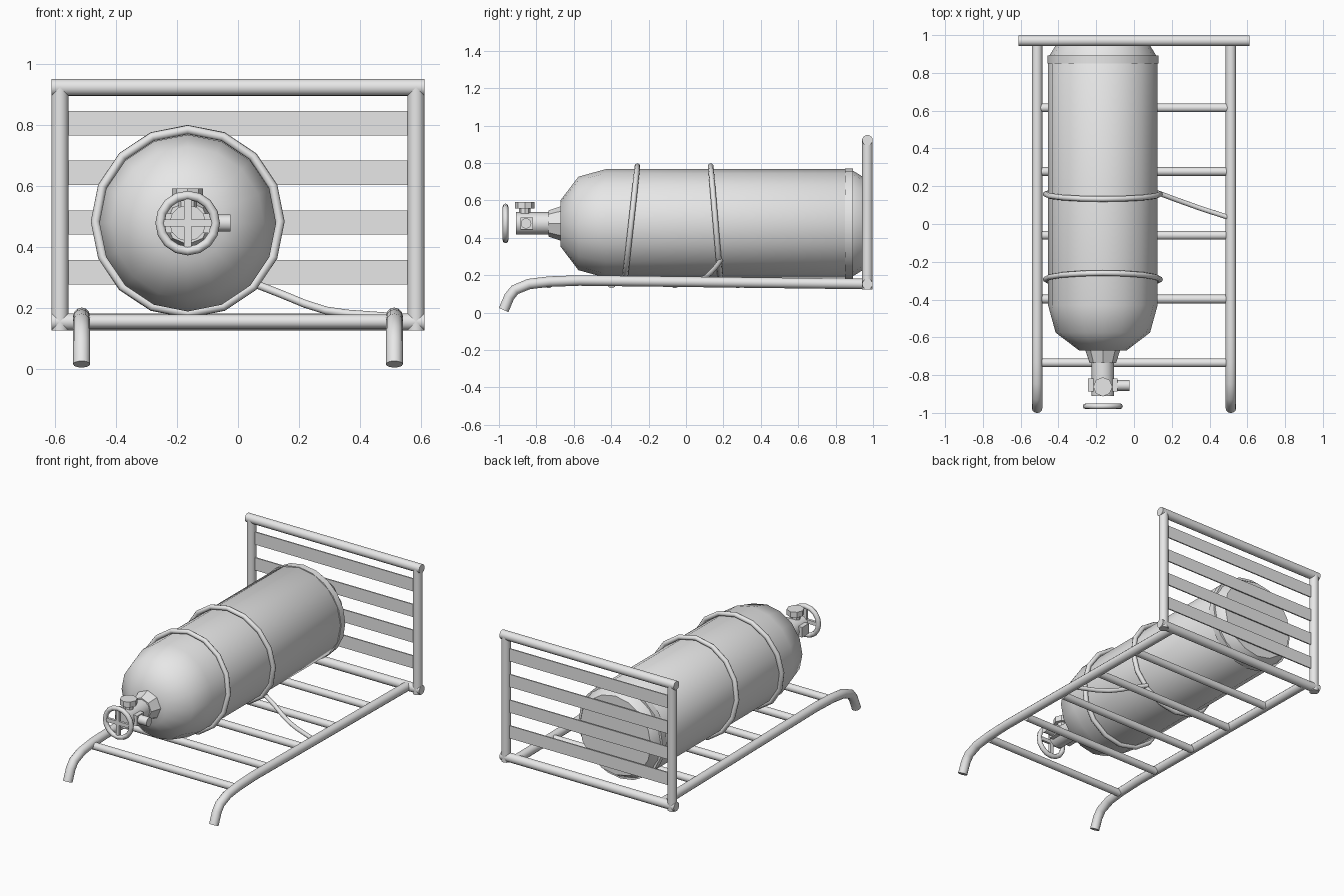
import bpy, bmesh, math
from mathutils import Vector, Matrix

cube = bpy.data.objects.get("Cube")
if cube:
    bpy.data.objects.remove(cube, do_unlink=True)

GREY = (0.8, 0.8, 0.8, 1)
metal = bpy.data.materials.new("plain grey metal")
metal.use_nodes = True
metal.diffuse_color = GREY
metal.node_tree.nodes["Principled BSDF"].inputs["Base Color"].default_value = GREY

TANK_X, TANK_Z = -0.165, 0.477
AXIS_Y = Vector((0, 1, 0))


def select_only(obj):
    bpy.ops.object.select_all(action='DESELECT')
    obj.select_set(True)
    bpy.context.view_layer.objects.active = obj


def finish(obj, angle=40):
    select_only(obj)
    bpy.ops.object.shade_smooth_by_angle(angle=math.radians(angle))
    return obj


def add_mesh(name, bm):
    bmesh.ops.recalc_face_normals(bm, faces=bm.faces)
    mesh = bpy.data.meshes.new(name)
    bm.to_mesh(mesh)
    bm.free()
    mesh.materials.append(metal)
    obj = bpy.data.objects.new(name, mesh)
    bpy.context.collection.objects.link(obj)
    return finish(obj)


def lathe(name, profile, centre, axis=AXIS_Y, sides=16, turn=0.0):
    """Revolve (distance along axis, radius) points around an axis."""
    bm = bmesh.new()
    spin = Matrix.Rotation(turn, 3, 'Z')
    verts = [bm.verts.new(spin @ Vector((r, 0, h))) for h, r in profile]
    edges = [bm.edges.new(pair) for pair in zip(verts, verts[1:])]
    bmesh.ops.spin(bm, geom=verts + edges, cent=(0, 0, 0), axis=(0, 0, 1),
                   angle=math.tau, steps=sides, use_merge=False)
    bmesh.ops.remove_doubles(bm, verts=bm.verts, dist=0.0005)
    rot = Vector((0, 0, 1)).rotation_difference(axis).to_matrix().to_4x4()
    bm.transform(Matrix.Translation(centre) @ rot)
    return add_mesh(name, bm)


def rod(name, start, end, radius, sides=16):
    start, end = Vector(start), Vector(end)
    length = (end - start).length
    return lathe(name, [(0, 0), (0, radius), (length, radius), (length, 0)],
                 start, (end - start).normalized(), sides)


def box(name, centre, size):
    bm = bmesh.new()
    bmesh.ops.create_cube(bm, size=1)
    bm.transform(Matrix.Translation(centre) @ Matrix.Diagonal((*size, 1)))
    return add_mesh(name, bm)


def tube(name, points, radius):
    """Bent tube through the given points."""
    curve = bpy.data.curves.new(name, 'CURVE')
    curve.dimensions = '3D'
    curve.bevel_depth = radius
    curve.bevel_resolution = 4
    curve.use_fill_caps = True
    spline = curve.splines.new('POLY')
    spline.points.add(len(points) - 1)
    for p, co in zip(spline.points, points):
        p.co = (*co, 1)
    curve.materials.append(metal)
    obj = bpy.data.objects.new(name, curve)
    bpy.context.collection.objects.link(obj)
    select_only(obj)
    bpy.ops.object.convert(target='MESH')
    return finish(bpy.context.view_layer.objects.active, 50)


def hoop(name, centre, radius, thickness, tilt=0.0, sides=16):
    """Ring facing the front; tilt leans its top along y."""
    bpy.ops.mesh.primitive_torus_add(
        major_segments=sides, minor_segments=8, major_radius=radius,
        minor_radius=thickness, location=centre,
        rotation=(math.pi / 2 + tilt, 0, 0))
    obj = bpy.context.active_object
    obj.name = obj.data.name = name
    obj.data.materials.append(metal)
    return finish(obj, 50)


# Side rails with bent front feet, plus the upright posts
RAIL = [(-0.975, 0.014), (-0.945, 0.085), (-0.915, 0.122), (-0.84, 0.153),
        (-0.73, 0.166), (-0.57, 0.172), (0.97, 0.153)]
for side, sx in (("left", 1), ("right", -1)):
    tube(side + "_rail", [(sx * 0.513, y, z) for y, z in RAIL], 0.028)
    rod(side + "_post", (sx * 0.584, 0.97, 0.125), (sx * 0.584, 0.97, 0.925), 0.028)

# Cross rungs between the rails
for i in range(5):
    y = -0.735 + i * 0.3375
    rod(f"rung_{i + 1}", (-0.5, y, 0.154), (0.5, y, 0.154), 0.023)

# Rack end frame with flat slats
for name, z in (("bottom_bar", 0.153), ("top_bar", 0.922)):
    rod(name, (-0.612, 0.97, z), (0.612, 0.97, z), 0.028)
for i in range(4):
    box(f"slat_{i + 1}", (0, 0.97, 0.316 + i * 0.163), (1.15, 0.008, 0.08))

# Gas tank with domed shoulder and foot band
tank_centre = (TANK_X, 0, TANK_Z)
lathe("tank", [(-0.67, 0), (-0.67, 0.125), (-0.575, 0.25), (-0.43, 0.29),
               (0.88, 0.29), (0.945, 0.25), (0.945, 0)], tank_centre)
lathe("tank_foot_band", [(0.85, 0.28), (0.85, 0.294), (0.892, 0.294), (0.892, 0.28)],
      tank_centre, sides=20)

# Tilted holding hoops and the loose strap
hoop("front_hoop", (TANK_X, -0.293, TANK_Z + 0.005), 0.303, 0.015, -0.11)
hoop("rear_hoop", (TANK_X, 0.158, TANK_Z + 0.005), 0.303, 0.015, 0.085)
tube("strap", [(0.05, 0.185, 0.28), (0.14, 0.16, 0.245), (0.22, 0.13, 0.212),
               (0.29, 0.105, 0.19), (0.36, 0.08, 0.18), (0.5, 0.035, 0.17)], 0.013)

# Valve: collar, stem, cross block, outlet and cap
lathe("valve_collar", [(-0.66, 0), (-0.66, 0.095), (-0.735, 0.07), (-0.735, 0)],
      tank_centre, sides=8)
rod("valve_stem", (TANK_X, -0.91, TANK_Z), (TANK_X, -0.72, TANK_Z), 0.06, 12)
box("valve_block", (TANK_X, -0.852, TANK_Z), (0.155, 0.068, 0.064))
rod("valve_outlet", (TANK_X, -0.855, TANK_Z), (-0.025, -0.855, TANK_Z), 0.028, 12)
rod("cap_stem", (TANK_X, -0.862, TANK_Z), (TANK_X, -0.862, 0.57), 0.03, 8)
rod("valve_cap", (TANK_X, -0.862, 0.556), (TANK_X, -0.862, 0.591), 0.051, 8)

# Hand wheel with four spokes
hoop("hand_wheel", (TANK_X, -0.965, TANK_Z), 0.091, 0.015)
for name, size in (("wheel_spoke_across", (0.17, 0.016, 0.024)),
                   ("wheel_spoke_upright", (0.024, 0.016, 0.17))):
    box(name, (TANK_X, -0.965, TANK_Z), size)
